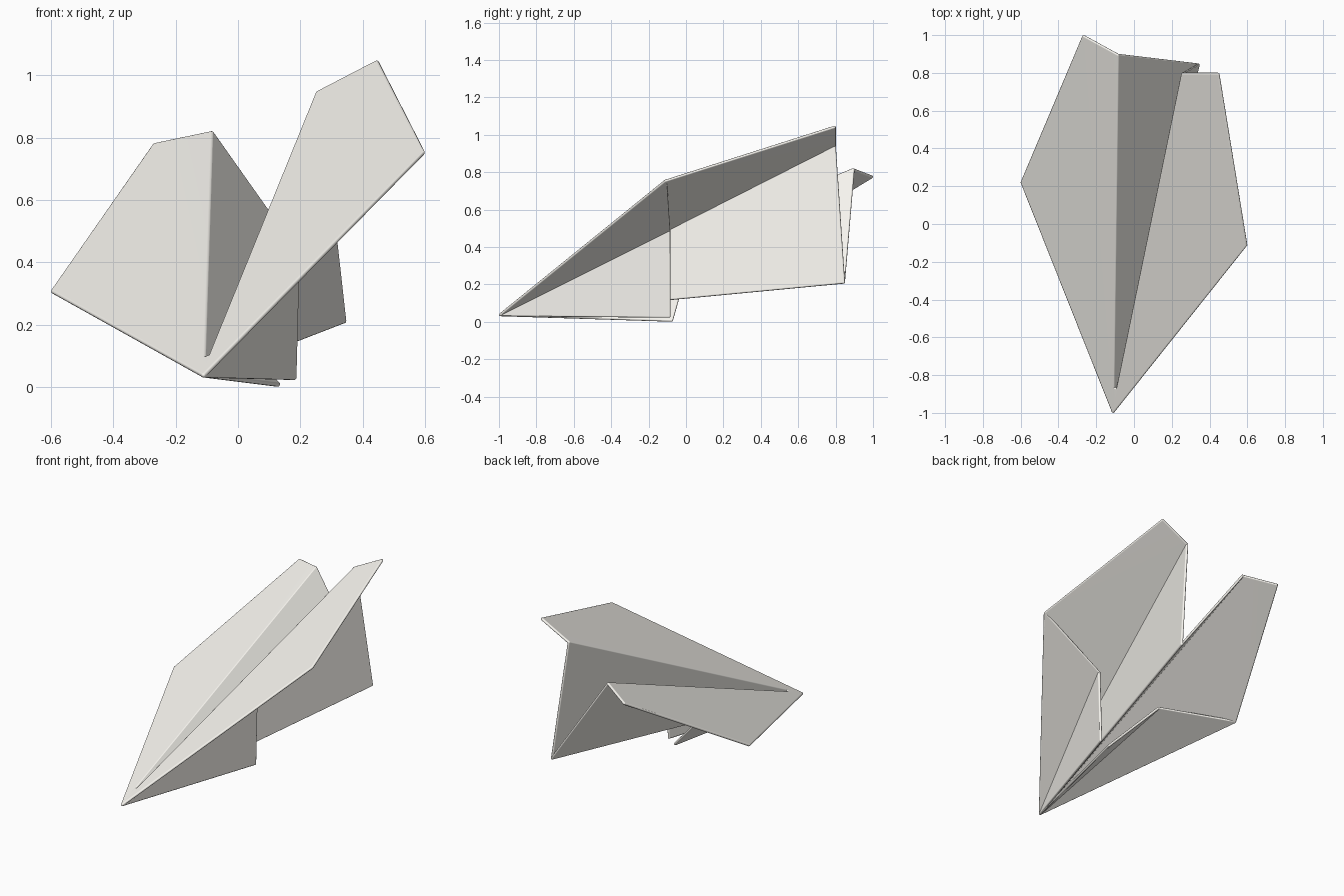
import bpy, bmesh
from mathutils import Vector, Matrix

if "Cube" in bpy.data.objects:
    bpy.data.objects.remove(bpy.data.objects["Cube"])

R = 0.008  # half the paper thickness

paper = bpy.data.materials.new("paper")
paper.diffuse_color = (0.94, 0.92, 0.87, 1)
paper.use_nodes = True
paper.node_tree.nodes["Principled BSDF"].inputs["Base Color"].default_value = paper.diffuse_color


def panel(name, corners):
    """Thin sheet with rounded rim: hull of a small ball at every corner."""
    bm = bmesh.new()
    for c in corners:
        bmesh.ops.create_icosphere(bm, subdivisions=2, radius=R,
                                   matrix=Matrix.Translation(Vector(c)))
    bmesh.ops.delete(bm, geom=bm.edges[:], context='EDGES_FACES')
    bmesh.ops.convex_hull(bm, input=bm.verts[:])
    inner = [v for v in bm.verts if not v.link_faces]
    bmesh.ops.delete(bm, geom=inner, context='VERTS')
    bmesh.ops.recalc_face_normals(bm, faces=bm.faces[:])
    for f in bm.faces:
        f.smooth = True
    mesh = bpy.data.meshes.new(name)
    bm.to_mesh(mesh)
    bm.free()
    mesh.materials.append(paper)
    obj = bpy.data.objects.new(name, mesh)
    bpy.context.collection.objects.link(obj)
    # Large flat faces stay flat, only the rim looks round
    mod = obj.modifiers.new("flat_faces", 'WEIGHTED_NORMAL')
    mod.weight = 100
    return obj


nose = (-0.11, -0.992, 0.038)
keel_back = (0.34, 0.842, 0.212)

# The paper is bent, so the two sides differ in pose but share the same folds
sides = {
    "left": dict(tip=(-0.592, 0.22, 0.307), back=(-0.266, 0.992, 0.775),
                 fold=(-0.085, 0.893, 0.813),
                 under=(-0.175, 0.015, 0.335), low=(0.127, -0.077, 0.0085)),
    "right": dict(tip=(0.592, -0.11, 0.752), back=(0.445, 0.793, 1.04),
                  fold=(0.258, 0.793, 0.943),
                  under=(0.192, -0.092, 0.488), low=(0.18, -0.09, 0.03)),
}

for side, p in sides.items():
    # Wing, outer face of the body, folded-under layer and hanging flap
    panel(f"{side}_wing", [nose, p["tip"], p["back"], p["fold"]])
    panel(f"{side}_body", [nose, p["fold"], keel_back])
    panel(f"{side}_under_layer", [nose, p["tip"], p["under"]])
    panel(f"{side}_flap", [nose, p["under"], p["low"]])

# Closed tip where the two folds meet at the nose
panel("nose_closure", [nose] + [Vector(nose).lerp(Vector(s["fold"]), 0.065)
                                for s in sides.values()])
